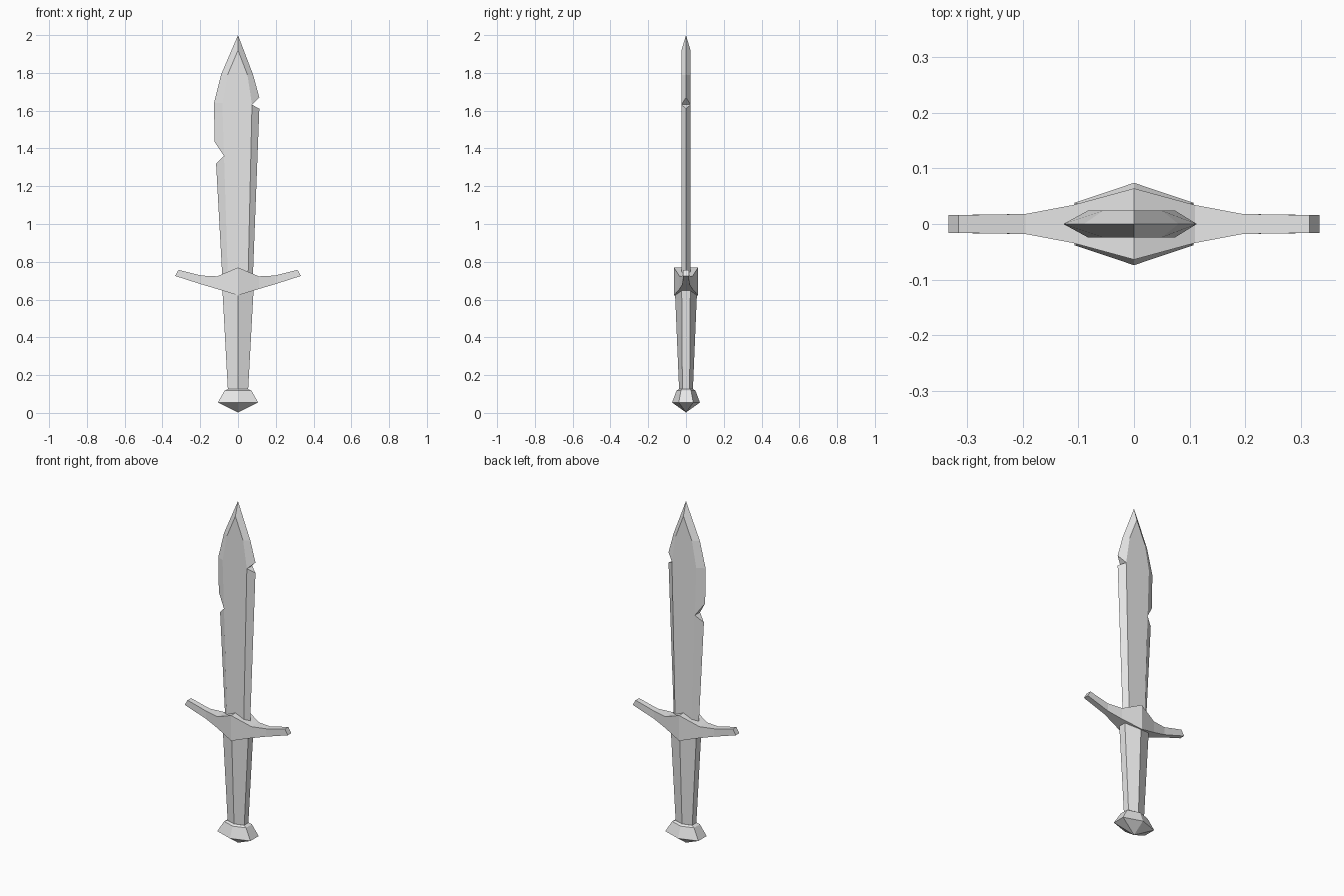
import bpy
import bmesh

cube = bpy.data.objects.get("Cube")
if cube:
    bpy.data.objects.remove(cube, do_unlink=True)

steel = bpy.data.materials.new("grey_steel")
steel.use_nodes = True
GREY = (0.8, 0.8, 0.8, 1)
steel.diffuse_color = GREY
steel.node_tree.nodes["Principled BSDF"].inputs["Base Color"].default_value = GREY


def finish(name, bm):
    """Weld, orient and store a flat-shaded part."""
    bmesh.ops.remove_doubles(bm, verts=bm.verts, dist=0.0005)
    bmesh.ops.recalc_face_normals(bm, faces=bm.faces)
    mesh = bpy.data.meshes.new(name)
    bm.to_mesh(mesh)
    bm.free()
    mesh.materials.append(steel)
    obj = bpy.data.objects.new(name, mesh)
    bpy.context.collection.objects.link(obj)


def loft(name, rings):
    """Bridge rings with equal point counts and cap both ends."""
    bm = bmesh.new()
    rows = [[bm.verts.new(p) for p in ring] for ring in rings]
    for a, b in zip(rows, rows[1:]):
        for i in range(len(a)):
            j = (i + 1) % len(a)
            bm.faces.new((a[i], a[j], b[j], b[i]))
    bm.faces.new(rows[0])
    bm.faces.new(rows[-1])
    finish(name, bm)


def hexagon(z, side_x, side_y, ridge_y):
    """Section with front and back ridges and narrow flat sides."""
    return [(0, -ridge_y, z), (side_x, -side_y, z), (side_x, side_y, z),
            (0, ridge_y, z), (-side_x, side_y, z), (-side_x, -side_y, z)]


# Pommel: faceted cap that comes to a point underneath
loft("pommel", [hexagon(0.003, 0.0012, 0.0006, 0.0012),
                hexagon(0.055, 0.107, 0.038, 0.074),
                hexagon(0.118, 0.071, 0.027, 0.05),
                hexagon(0.126, 0.055, 0.021, 0.037)])

# Grip: tapered six-sided handle
loft("grip", [hexagon(0.11, 0.053, 0.019, 0.036),
              hexagon(0.68, 0.084, 0.023, 0.06)])

# Crossguard: stations of (top x, top z, bottom x, bottom z, half depth)
arm = [(0.315, 0.757, 0.333, 0.725, 0.016), (0.195, 0.727, 0.195, 0.681, 0.018),
       (0.11, 0.723, 0.11, 0.656, 0.034)]
middle = [(0, 0.77, 0, 0.622, 0.064)]
other_arm = [(-tx, tz, -bx, bz, d) for tx, tz, bx, bz, d in reversed(arm)]
loft("crossguard", [[(tx, -d, tz), (tx, d, tz), (bx, d, bz), (bx, -d, bz)]
                    for tx, tz, bx, bz, d in arm + middle + other_arm])

# Blade: flat faces, bevelled edges and one chipped notch on each edge
HALF = 0.024
TIP, FLAT_TIP = (0, 2.0), (0, 1.92)
# each edge: sharp points below notch, notch, sharp points above it,
# then the flat's border below and above the notch
edges = [
    dict(low=[(0.078, 0.7), (0.113, 1.61)], notch=(0.074, 1.632),
         high=[(0.113, 1.67), (0.08, 1.79)],
         flat_low=[(0.053, 0.7)], flat_high=[(0.05, 1.79)]),
    dict(low=[(-0.082, 0.7), (-0.116, 1.32)], notch=(-0.074, 1.36),
         high=[(-0.124, 1.435), (-0.127, 1.64), (-0.09, 1.79)],
         flat_low=[(-0.053, 0.7)], flat_high=[(-0.083, 1.64), (-0.055, 1.79)]),
]
bm = bmesh.new()


def face(points):
    bm.faces.new([bm.verts.new(p) for p in points])


def at(points, y):
    return [(x, y, z) for x, z in points]


for y in (-HALF, HALF):
    borders = [e["flat_low"] + [e["notch"]] + e["flat_high"] for e in edges]
    face(at(borders[0] + [FLAT_TIP] + borders[1][::-1], y))
    for e in edges:
        # bevel below the notch
        face(at(e["low"], 0) + at([e["notch"]] + e["flat_low"][::-1], y))
        # bevels above the notch, running up to the tip
        sharp, inner = e["high"], [e["notch"]] + e["flat_high"]
        if len(sharp) > 2:
            face(at(sharp[:2], 0) + at(inner[1::-1], y))
            sharp, inner = sharp[1:], inner[1:]
        face(at(sharp, 0) + at(inner[::-1], y))
        face(at([sharp[-1], TIP], 0) + at([FLAT_TIP, inner[-1]], y))
for e in edges:
    # notch walls
    for corner in (e["low"][-1], e["high"][0]):
        face(at([corner], 0) + at([e["notch"]], -HALF) + at([e["notch"]], HALF))
finish("blade", bm)
